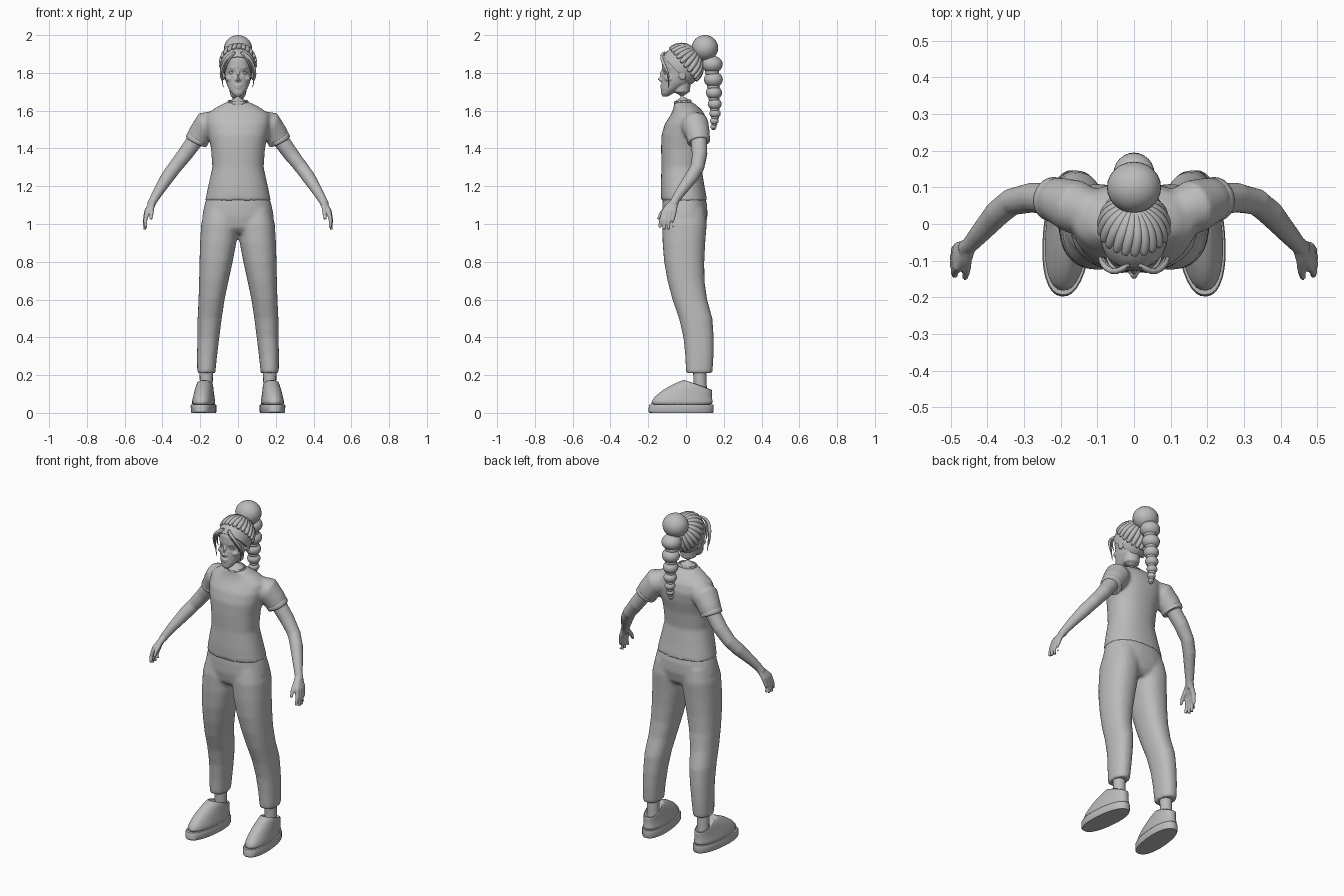
import bpy, bmesh
from math import cos, sin, pi, radians, copysign
from mathutils import Vector, Matrix

cube = bpy.data.objects.get("Cube")
if cube:
    bpy.data.objects.remove(cube, do_unlink=True)

GREY = (0.5, 0.5, 0.5, 1.0)
clay = bpy.data.materials.new("plain grey")
clay.use_nodes = True
clay.diffuse_color = GREY
shader = next(n for n in clay.node_tree.nodes if n.type == 'BSDF_PRINCIPLED')
shader.inputs["Base Color"].default_value = GREY
shader.inputs["Roughness"].default_value = 0.7
SIDES = (("left", 1), ("right", -1))


def skin(bm, rings):
    """Join rings of points into a closed tube."""
    rows = [[bm.verts.new(p) for p in ring] for ring in rings]
    n = len(rows[0])
    for a, b in zip(rows, rows[1:]):
        for i in range(n):
            j = (i + 1) % n
            bm.faces.new((a[i], a[j], b[j], b[i]))
    bm.faces.new(rows[0])
    bm.faces.new(rows[-1])


def loft(bm, rings, n=32, power=0.88):
    """Level rings given as centre x, height, half width, front y, back y, slope."""
    out = []
    for x, z, hw, yf, yb, *slope in rings:
        tilt, ring = (slope[0] if slope else 0), []
        for i in range(n):
            c, s = cos(2 * pi * i / n), sin(2 * pi * i / n)
            c = copysign(abs(c) ** power, c)
            s = copysign(abs(s) ** power, s)
            dy = s * (yb - yf) / 2
            ring.append((x + c * hw, (yf + yb) / 2 + dy, z + tilt * dy))
        out.append(ring)
    skin(bm, out)


def tube(bm, points, n=16):
    """Round tube through points given as x, y, z, radius."""
    pos = [Vector(p[:3]) for p in points]
    out = []
    for k, p in enumerate(pos):
        along = pos[min(k + 1, len(pos) - 1)] - pos[max(k - 1, 0)]
        turn = along.to_track_quat('Z', 'Y')
        r = points[k][3]
        out.append([p + turn @ Vector((r * cos(2 * pi * i / n), r * sin(2 * pi * i / n), 0))
                    for i in range(n)])
    skin(bm, out)


def blob(bm, centre, radii, tilt=0):
    place = Matrix.Translation(centre) @ Matrix.Rotation(tilt, 4, 'X') @ Matrix.Diagonal((*radii, 1))
    bmesh.ops.create_uvsphere(bm, u_segments=24, v_segments=16, radius=1, matrix=place)


def finish(name, bm, voxel=0, smooth=4, subdivide=0, sharp=60):
    """Turn the bmesh into an object, fusing its pieces when a voxel size is given."""
    bmesh.ops.recalc_face_normals(bm, faces=bm.faces)
    mesh = bpy.data.meshes.new(name)
    bm.to_mesh(mesh)
    bm.free()
    mesh.materials.append(clay)
    mesh.shade_smooth()
    mesh.set_sharp_from_angle(angle=radians(sharp))
    obj = bpy.data.objects.new(name, mesh)
    bpy.context.collection.objects.link(obj)
    if subdivide:
        obj.modifiers.new("Subdivide", 'SUBSURF').levels = subdivide
        obj.modifiers[-1].render_levels = subdivide
    if voxel:
        fuse = obj.modifiers.new("Fuse", 'REMESH')
        fuse.mode, fuse.voxel_size, fuse.use_smooth_shade = 'VOXEL', voxel, True
        relax = obj.modifiers.new("Relax", 'SMOOTH')
        relax.factor, relax.iterations = 0.5, smooth
    return obj


# Shirt: body and two short sleeves fused
bm = bmesh.new()
loft(bm, [(0, 1.125, .174, -.133, .112), (0, 1.2, .158, -.134, .098), (0, 1.3, .136, -.13, .082),
          (0, 1.4, .143, -.132, .092), (0, 1.47, .158, -.13, .108), (0, 1.53, .17, -.112, .114),
          (0, 1.58, .168, -.08, .1), (0, 1.612, .125, -.066, .076), (0, 1.645, .062, -.062, .035)])
for _, s in SIDES:
    tube(bm, [(s * .09, .02, 1.55, .055), (s * .165, .048, 1.525, .074),
              (s * .2, .062, 1.475, .065), (s * .222, .068, 1.437, .059)], 24)
finish("shirt", bm, 0.009, 6)

bm = bmesh.new()
loft(bm, [(0, 1.615, .062, -.066, .04, .1), (0, 1.655, .055, -.064, .027, .1),
          (0, 1.657, .049, -.058, .02, .1), (0, 1.62, .047, -.055, .02, .1)])
finish("shirt_collar", bm, subdivide=1)

# Trousers: hips and two legs fused
bm = bmesh.new()
loft(bm, [(0, .95, .11, -.085, .075), (0, .98, .175, -.115, .1), (0, 1.04, .19, -.126, .114),
          (0, 1.1, .178, -.126, .112), (0, 1.15, .164, -.122, .1)])
for _, s in SIDES:
    loft(bm, [(s * .168, .21, .048, 0, .14), (s * .164, .3, .053, -.004, .146),
              (s * .157, .4, .058, -.014, .147), (s * .15, .5, .064, -.037, .14),
              (s * .14, .6, .069, -.072, .112), (s * .128, .7, .078, -.098, .098),
              (s * .116, .8, .088, -.116, .097), (s * .105, .9, .096, -.124, .102),
              (s * .097, 1.0, .098, -.125, .11), (s * .09, 1.08, .085, -.11, .1)])
finish("trousers", bm, 0.01, 5)

for side, s in SIDES:
    # Arm with hand
    bm = bmesh.new()
    wrist = (s * .446, -.055, 1.13)
    tube(bm, [(s * .2, .066, 1.48, .045), (s * .28, .072, 1.37, .041), (s * .335, .06, 1.3, .037),
              (s * .372, .03, 1.25, .036), (s * .42, -.025, 1.175, .028), (*wrist, .023),
              (s * .462, -.068, 1.1, .022)])
    for f in range(4):
        bow = sin(pi * (f + .5) / 4)
        y = -.117 + f * .018
        tube(bm, [(*wrist, .016), (s * (.478 + .006 * bow), y, 1.065, .014),
                  (s * (.488 + .006 * bow), y - .014 + f * .002, 1.02, .0105),
                  (s * (.486 + .008 * bow), y - .024 + f * .006, .988 - .018 * bow, .0085)], 12)
    tube(bm, [(*wrist, .017), (s * .457, -.098, 1.09, .015), (s * .457, -.128, 1.06, .011),
              (s * .461, -.148, 1.025, .008)], 12)
    finish(side + "_arm", bm, 0.0045, 4)

    # Sleeve cuff
    bm = bmesh.new()
    tube(bm, [(s * .211, .065, 1.456, .058), (s * .213, .0655, 1.453, .062),
              (s * .222, .068, 1.437, .061), (s * .2235, .0685, 1.434, .056)], 24)
    finish(side + "_cuff", bm)

    # Ankle
    bm = bmesh.new()
    tube(bm, [(s * .168, .078, .08, .037), (s * .168, .075, .15, .034), (s * .168, .072, .25, .036)])
    finish(side + "_ankle", bm)

    # Shoe upper and sole, toes turned slightly outward
    turn = Matrix.Translation((s * .173, .08, 0)) @ Matrix.Rotation(s * radians(5), 4, 'Z') \
        @ Matrix.Translation((0, -.08, 0))
    bm = bmesh.new()
    loft(bm, [(0, .035, .061, -.19, .143), (0, .06, .06, -.188, .142), (0, .085, .055, -.155, .14, -.1),
              (0, .11, .05, -.1, .138, -.22), (0, .13, .046, -.055, .138, -.3),
              (0, .148, .043, -.012, .139, -.36), (0, .15, .038, -.004, .132, -.36),
              (0, .12, .034, .01, .125, -.2)])
    finish(side + "_shoe", bm, subdivide=1).matrix_world = turn
    bm = bmesh.new()
    loft(bm, [(0, 0, .062, -.193, .143), (0, .006, .065, -.199, .146),
              (0, .038, .066, -.198, .147), (0, .045, .063, -.194, .145)])
    finish(side + "_sole", bm, sharp=35).matrix_world = turn

# Head: skull, jaw, neck, nose, lips, brows and ears fused
bm = bmesh.new()
loft(bm, [(0, 1.676, .016, -.124, -.095), (0, 1.69, .032, -.132, -.07), (0, 1.715, .049, -.132, -.03),
          (0, 1.745, .062, -.13, .02), (0, 1.78, .071, -.128, .05), (0, 1.8, .073, -.122, .056),
          (0, 1.83, .077, -.129, .06), (0, 1.87, .078, -.126, .062), (0, 1.91, .063, -.103, .045),
          (0, 1.93, .03, -.07, .01)], power=1)
tube(bm, [(0, -.012, 1.58, .05), (0, -.02, 1.65, .045), (0, -.025, 1.7, .045), (0, -.02, 1.78, .05)], 24)
tube(bm, [(0, -.118, 1.82, .008), (0, -.131, 1.795, .0085), (0, -.142, 1.768, .0105),
          (0, -.128, 1.757, .008)])
blob(bm, (0, -.128, 1.733), (.021, .009, .0055))
blob(bm, (0, -.127, 1.722), (.018, .0095, .006))
for _, s in SIDES:
    blob(bm, (s * .01, -.13, 1.763), (.007, .009, .006))
    tube(bm, [(s * .012, -.123, 1.82, .004), (s * .032, -.117, 1.828, .006), (s * .054, -.094, 1.822, .004)])
    blob(bm, (s * .045, -.085, 1.77), (.022, .028, .018))
    blob(bm, (s * .078, -.02, 1.79), (.009, .02, .03), .2)
finish("head", bm, 0.004, 3)

# Eyes with upper lids
bm = bmesh.new()
for _, s in SIDES:
    blob(bm, (s * .032, -.103, 1.8), (.015, .014, .0095))
    tube(bm, [(s * .016, -.112, 1.801, .002), (s * .03, -.1165, 1.81, .003),
              (s * .05, -.102, 1.802, .002)], 8)
finish("eyes", bm)

# Hair cap sliced along the hairline
CENTRE, SIZE = Vector((0, -.026, 1.835)), Vector((.093, .108, .11))
HAIRLINE = Vector((0, 1.0, .95)).normalized()
EDGE = Vector((0, -.12, 1.885))
bm = bmesh.new()
blob(bm, CENTRE, SIZE)
cut = bmesh.ops.bisect_plane(bm, geom=bm.verts[:] + bm.edges[:] + bm.faces[:], plane_co=EDGE,
                             plane_no=HAIRLINE, clear_inner=True)
bmesh.ops.contextual_create(bm, geom=[e for e in cut["geom_cut"] if isinstance(e, bmesh.types.BMEdge)])
finish("hair_cap", bm)

# Swept locks running from the hairline back to the bun
bm = bmesh.new()
knot = Vector((0, .7, .72)).normalized()
across = Vector((1, 0, 0))
up = Vector((0, -.64, .77))
LOCKS = 22
for k in range(LOCKS):
    a = 2 * pi * (k + .5) / LOCKS
    start = (across * cos(a) + up * sin(a) + HAIRLINE * .08).normalized()
    lock = []
    for step in range(9):
        t = step / 8
        d = start.slerp(knot, t * .92)
        d = (d + across * .1 * sin(pi * t) * sin(a)).normalized()
        p = CENTRE + Vector(d[i] * SIZE[i] for i in range(3))
        lock.append((*p, .006 + .011 * sin(pi * (.12 + .75 * t))))
    tube(bm, lock, 10)
finish("hair_locks", bm, subdivide=1)

# Loose strands framing the face
bm = bmesh.new()
for _, s in SIDES:
    for out, low, r in ((0, 1.715, .006), (.008, 1.755, .008), (-.012, 1.785, .005)):
        tube(bm, [(s * .012, -.108, 1.912, r), (s * (.04 + out), -.135, 1.893, r * 1.2),
                  (s * (.068 + out), -.124, 1.86, r * 1.2), (s * (.083 + out), -.1, 1.81, r),
                  (s * (.086 + out), -.09, (1.81 + low) / 2, r * .8), (s * (.076 + out), -.094, low, .001)], 8)
finish("loose_strands", bm, subdivide=1)

# Bun and bubble braid hanging behind
bm = bmesh.new()
blob(bm, (0, .1, 1.932), (.074, .07, .068))
blob(bm, (0, .06, 1.9), (.045, .045, .04))
for y, z, r in ((.138, 1.845, .056), (.145, 1.765, .05), (.148, 1.695, .043), (.152, 1.635, .037),
                (.154, 1.585, .03), (.15, 1.545, .023), (.145, 1.515, .016)):
    blob(bm, (0, y, z), (r, r, r * .82))
    blob(bm, (0, y, z - r * .75), (r * .68, r * .68, r * .4))
finish("braid", bm)
